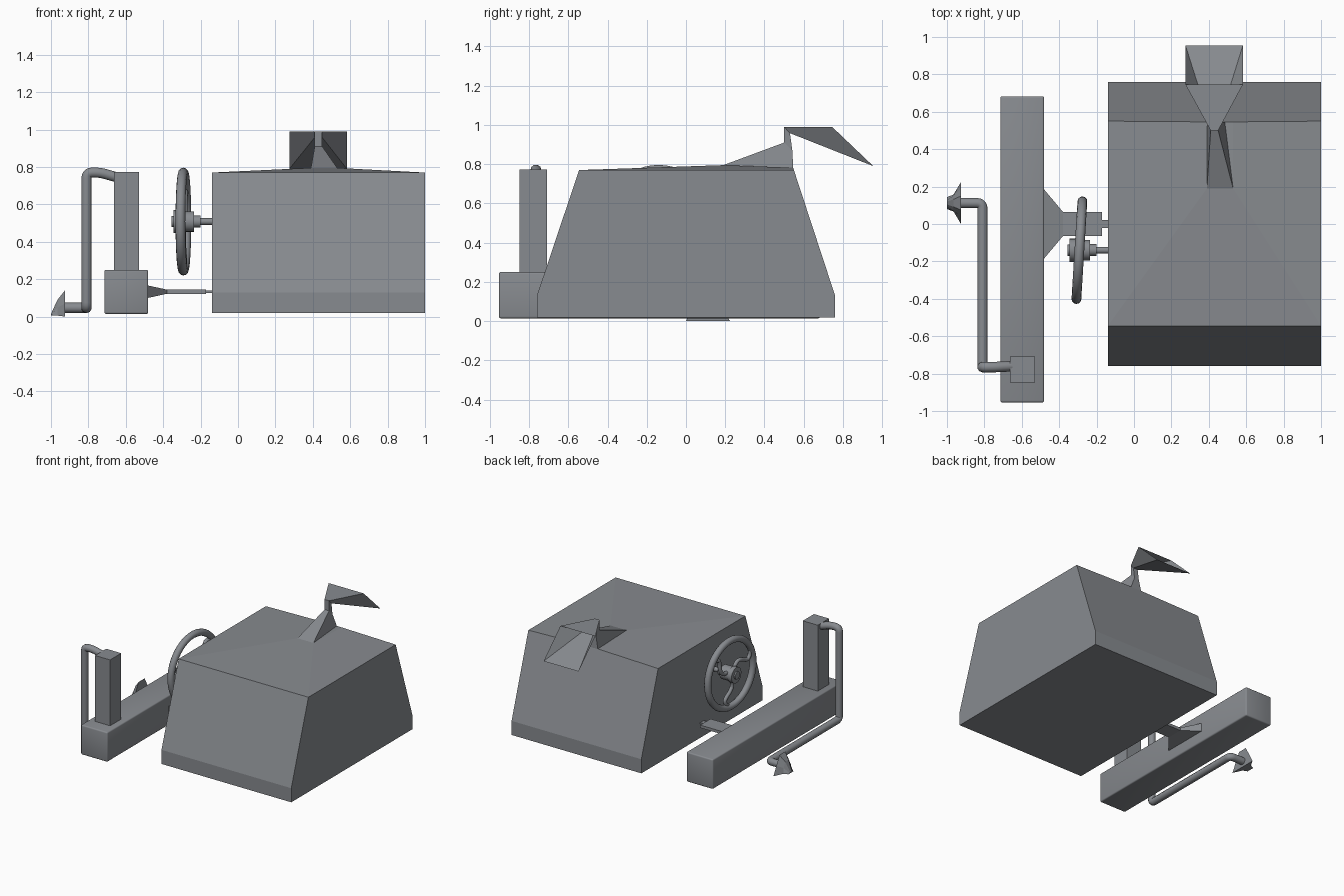
import bpy, bmesh
from math import pi, cos, sin, radians
from mathutils import Vector, Matrix

if "Cube" in bpy.data.objects:
    bpy.data.objects.remove(bpy.data.objects["Cube"])

# dark steel colour
steel = bpy.data.materials.new("dark_steel")
steel.diffuse_color = (0.245, 0.258, 0.277, 1)
steel.use_nodes = True
steel.node_tree.nodes["Principled BSDF"].inputs["Base Color"].default_value = steel.diffuse_color


def mesh_object(name, bm):
    bmesh.ops.recalc_face_normals(bm, faces=bm.faces)
    me = bpy.data.meshes.new(name)
    bm.to_mesh(me)
    bm.free()
    ob = bpy.data.objects.new(name, me)
    bpy.context.collection.objects.link(ob)
    return ob


def activate(ob):
    bpy.ops.object.select_all(action='DESELECT')
    ob.select_set(True)
    bpy.context.view_layer.objects.active = ob


def smooth(ob, angle=40):
    activate(ob)
    bpy.ops.object.shade_smooth_by_angle(angle=radians(angle))


def loft(name, rings, cap_end=True):
    """Skin a list of matching closed sections and cap the ends."""
    bm = bmesh.new()
    vs = [[bm.verts.new(p) for p in r] for r in rings]
    n = len(rings[0])
    for a, b in zip(vs, vs[1:]):
        for i in range(n):
            j = (i + 1) % n
            bm.faces.new((a[i], a[j], b[j], b[i]))
    bm.faces.new(vs[0][::-1])
    if cap_end:
        bm.faces.new(vs[-1])
    return mesh_object(name, bm)


def box(name, x0, x1, y0, y1, z0, z1, bevel=0):
    def ring(z):
        return [(x0, y0, z), (x1, y0, z), (x1, y1, z), (x0, y1, z)]
    ob = loft(name, [ring(z0), ring(z1)])
    if bevel:
        m = ob.modifiers.new("bevel", 'BEVEL')
        m.width = bevel
        m.segments = 3
        activate(ob)
        bpy.ops.object.modifier_apply(modifier="bevel")
        smooth(ob)
    return ob


def tube(name, pts, radius, fillet=0.04):
    """Round tube along a path with rounded corners."""
    pts = [Vector(p) for p in pts]
    path = [pts[0]]
    for a, b, c in zip(pts, pts[1:], pts[2:]):
        f = min(fillet, 0.4 * (a - b).length, 0.4 * (c - b).length)
        p = b + (a - b).normalized() * f
        q = b + (c - b).normalized() * f
        for k in range(6):
            t = k / 5
            path.append(p * (1 - t) ** 2 + b * 2 * t * (1 - t) + q * t * t)
    path.append(pts[-1])
    cu = bpy.data.curves.new(name, 'CURVE')
    cu.dimensions = '3D'
    cu.bevel_depth = radius
    cu.bevel_resolution = 3
    cu.use_fill_caps = True
    sp = cu.splines.new('POLY')
    sp.points.add(len(path) - 1)
    for s, p in zip(sp.points, path):
        s.co = (*p, 1)
    ob = bpy.data.objects.new(name, cu)
    bpy.context.collection.objects.link(ob)
    activate(ob)
    bpy.ops.object.convert(target='MESH')
    ob = bpy.context.object
    smooth(ob, 60)
    return ob


# main body: sloped housing with a shallow crown on top
bm = bmesh.new()
prof = [(-0.545, 0.77), (-0.76, 0.13), (-0.76, 0.018), (0.76, 0.018), (0.76, 0.13), (0.55, 0.77)]
L, R = [[bm.verts.new((x, y, z)) for y, z in prof] for x in (-0.14, 1.0)]
bm.faces.new(L)
bm.faces.new(R[::-1])
for i in range(5):
    bm.faces.new((L[i], R[i], R[i + 1], L[i + 1]))
c = [bm.verts.new(p) for p in ((0.39, 0.19, 0.795), (0.53, 0.19, 0.795),
                               (0.53, 0.546, 0.782), (0.39, 0.546, 0.782))]
bm.faces.new((L[0], R[0], c[1], c[0]))
bm.faces.new((R[0], R[5], c[2], c[1]))
bm.faces.new((L[5], L[0], c[0], c[3]))
bm.faces.new((L[5], R[5], c[2], c[3]))
bm.faces.new(c)
mesh_object("housing", bm)

# spout rising from the crown, with an open hood
loft("spout_neck", [
    [(0.39, 0.19, 0.795), (0.53, 0.19, 0.795), (0.49, 0.547, 0.77), (0.39, 0.547, 0.77)],
    [(0.41, 0.50, 0.91), (0.45, 0.50, 0.91), (0.45, 0.542, 0.87), (0.41, 0.542, 0.87)],
    [(0.41, 0.50, 0.99), (0.45, 0.50, 0.99), (0.45, 0.53, 0.958), (0.41, 0.53, 0.958)]])
loft("spout_hood", [
    [(0.41, 0.50, 0.99), (0.45, 0.50, 0.99), (0.45, 0.53, 0.958), (0.41, 0.53, 0.958)],
    [(0.275, 0.745, 0.99), (0.582, 0.745, 0.99), (0.582, 0.955, 0.79), (0.275, 0.955, 0.79)]],
    cap_end=False)

# side beam and upright post
box("side_beam", -0.714, -0.48, -0.954, 0.683, 0.014, 0.25, 0.01)
box("post", -0.662, -0.53, -0.848, -0.708, 0.24, 0.773)


# flat link from beam to housing
def section(x, w, h):
    return [(x, -w, 0.133 - h), (x, w, 0.133 - h), (x, w, 0.133 + h), (x, -w, 0.133 + h)]


loft("link_arm", [section(-0.485, 0.19, 0.034), section(-0.38, 0.065, 0.011), section(-0.17, 0.065, 0.011)])
loft("link_pin", [section(-0.175, 0.022, 0.006), section(-0.135, 0.022, 0.006)])

# hand wheel, built around local z and then turned to face -x
center = Vector((-0.292, -0.14, 0.508))
turn = Matrix.Translation(center) @ Matrix.Rotation(radians(-3.5), 4, 'Z') @ Matrix.Rotation(-pi / 2, 4, 'Y')
bpy.ops.mesh.primitive_torus_add(major_radius=0.262, minor_radius=0.026, major_segments=48, minor_segments=12)
rim = bpy.context.object
rim.name = "wheel_rim"
rim.matrix_world = turn
smooth(rim)
for k in range(3):
    pts = []
    for i in range(9):
        t = i / 8
        a = k * 2 * pi / 3 + 1.0 + 0.28 * sin(2 * pi * t)
        r = 0.03 + 0.23 * t
        pts.append(turn @ Vector((r * cos(a), r * sin(a), 0)))
    tube("wheel_spoke", pts, 0.015)


# stepped hub and axle
def disc(name, x0, x1, r):
    ob = loft(name, [[(x, center.y + r * cos(2 * pi * i / 20), center.z + r * sin(2 * pi * i / 20))
                      for i in range(20)] for x in (x0, x1)])
    smooth(ob)


disc("hub_nose", -0.355, -0.34, 0.03)
disc("hub_cap", -0.345, -0.31, 0.062)
disc("hub_plate", -0.315, -0.235, 0.055)
disc("hub_collar", -0.24, -0.20, 0.032)
disc("axle", -0.21, -0.135, 0.018)

# pipe running from post top down and along the beam
tube("pipe", [(-0.65, -0.76, 0.745), (-0.735, -0.765, 0.77), (-0.81, -0.765, 0.77), (-0.81, -0.765, 0.047),
              (-0.81, 0.112, 0.047), (-0.93, 0.112, 0.047)], 0.028, 0.03)


# flared nozzle on the pipe end
def flare(x, w0, w1, z0, z1):
    y = 0.112
    return [(x, y - w0, z0), (x, y + w0, z0), (x, y + w1, (z0 + z1) / 2),
            (x, y + w1 * 0.5, z1), (x, y - w1 * 0.5, z1), (x, y - w1, (z0 + z1) / 2)]


loft("nozzle", [flare(-0.925, 0.112, 0.075, 0.0, 0.14), flare(-0.965, 0.045, 0.04, 0.005, 0.09),
                flare(-1.0, 0.032, 0.015, 0.005, 0.014)])

for ob in bpy.context.collection.objects:
    ob.data.materials.append(steel)
